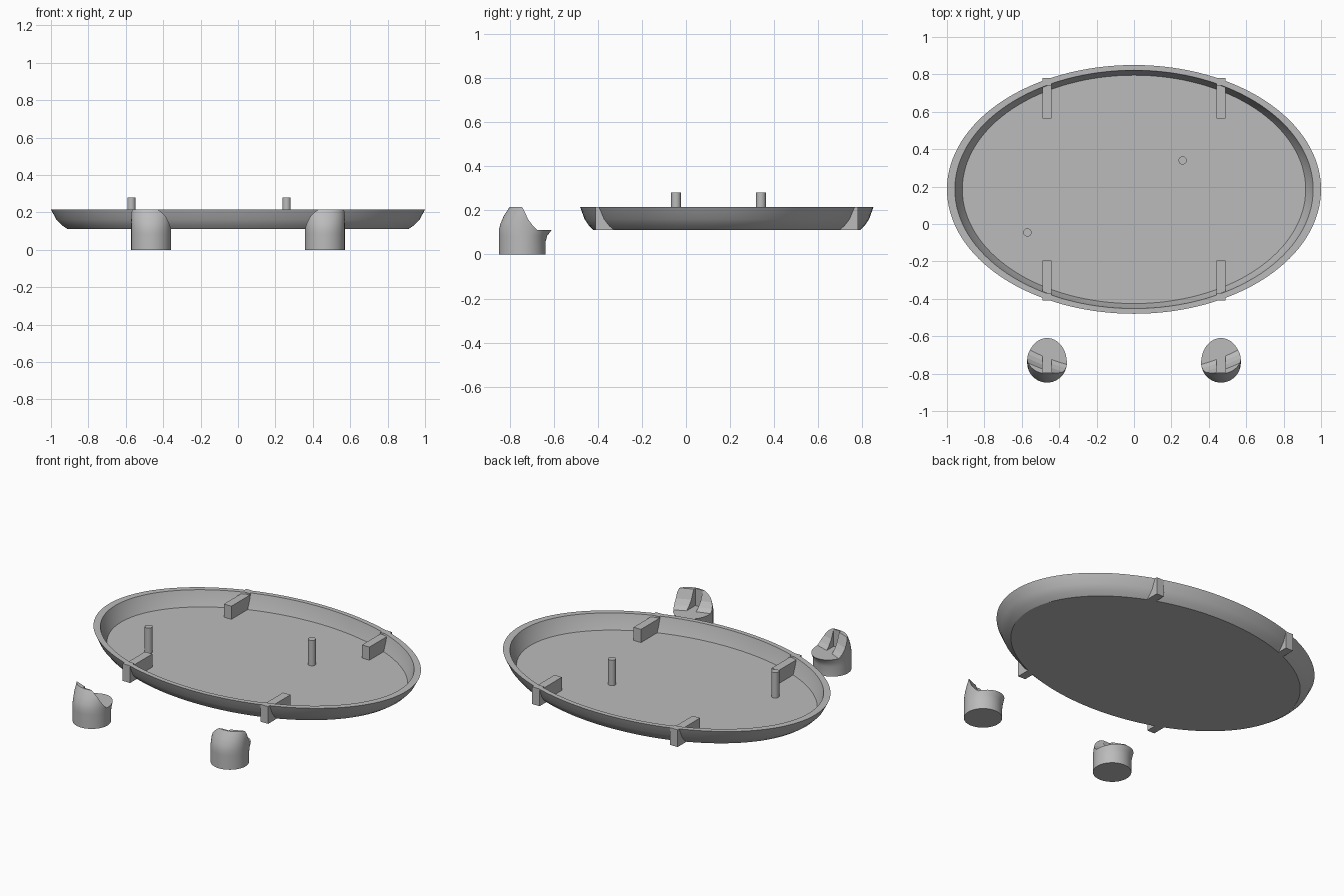
import bpy, bmesh, math

cube = bpy.data.objects.get("Cube")
if cube:
    bpy.data.objects.remove(cube, do_unlink=True)

grey = bpy.data.materials.new("light grey")
grey.use_nodes = True
grey.diffuse_color = (0.5, 0.5, 0.5, 1)
grey.node_tree.nodes["Principled BSDF"].inputs["Base Color"].default_value = (0.5, 0.5, 0.5, 1)

RX, RY, CY = 1.0, 0.665, 0.185      # tray outline
ARM_X, FOOT_SHIFT = 0.465, -0.38


def loft(name, rings, sides=96):
    """Skin a stack of rings (x, y, half width, front depth, back depth, z) and cap both ends."""
    bm = bmesh.new()
    loops = []
    for x, y, w, front, back, z in rings:
        loop = []
        for i in range(sides):
            a = 2 * math.pi * i / sides
            s = math.sin(a)
            loop.append(bm.verts.new((x + w * math.cos(a), y + s * (back if s > 0 else front), z)))
        loops.append(loop)
    for lo, hi in zip(loops, loops[1:]):
        for i in range(sides):
            j = (i + 1) % sides
            bm.faces.new((lo[i], lo[j], hi[j], hi[i]))
    bm.faces.new(loops[0][::-1])
    bm.faces.new(loops[-1])
    return finish(name, bm)


def box(name, x, y0, y1, z0, z1, width=0.05):
    bm = bmesh.new()
    bmesh.ops.create_cube(bm, size=1)
    for v in bm.verts:
        v.co = (x + v.co.x * width, y0 if v.co.y < 0 else y1, z0 if v.co.z < 0 else z1)
    return finish(name, bm)


def finish(name, bm):
    bmesh.ops.recalc_face_normals(bm, faces=bm.faces)
    mesh = bpy.data.meshes.new(name)
    bm.to_mesh(mesh)
    bm.free()
    mesh.materials.append(grey)
    obj = bpy.data.objects.new(name, mesh)
    bpy.context.collection.objects.link(obj)
    return obj


def smooth(obj):
    bpy.ops.object.select_all(action='DESELECT')
    obj.select_set(True)
    bpy.context.view_layer.objects.active = obj
    bpy.ops.object.shade_smooth_by_angle(angle=math.radians(30))


def ellipse_rings(profile, shift=0):
    return [(0, CY + shift, RX * s, RY * s, RY * s, z) for s, z in profile]


def cut(obj, cutter):
    mod = obj.modifiers.new("cut", 'BOOLEAN')
    mod.operation = 'DIFFERENCE'
    mod.solver = 'EXACT'
    mod.object = cutter
    cutter.hide_render = True
    cutter.hide_viewport = True


# Oval tray: flared outer wall, flat rim, inner wall and floor
outer = [(0.91, 0.11), (0.94, 0.13), (0.97, 0.16), (1.0, 0.215)]
inner = [(0.958, 0.215), (0.942, 0.17), (0.918, 0.125)]
smooth(loft("tray", ellipse_rings(outer + inner), 128))

# Four brackets crossing the wall: low arm inside, flush block outside
for side, sx in (("right", -1), ("left", 1)):
    for end, sy in (("front", -1), ("back", 1)):
        for part, near, far, top in (("arm", 0.38, 0.56, 0.205), ("block", 0.555, 0.595, 0.215)):
            y0, y1 = sorted((CY + sy * near, CY + sy * far))
            box(f"{end}_{side}_bracket_{part}", sx * ARM_X, y0, y1, 0.11, top)

# Two pegs standing on the floor
for side, x, y in (("right", -0.57, -0.045), ("left", 0.26, 0.34)):
    smooth(loft(f"{side}_peg", [(x, y, 0.022, 0.022, 0.022, z) for z in (0.12, 0.28)], 32))

# Feet: round posts with a rear lip, notched to cradle the tray wall and bracket
tray_cutter = loft("tray_cutter", ellipse_rings(outer + [(1.04, 0.3)], FOOT_SHIFT), 128)
for side, sx in (("right", -1), ("left", 1)):
    x, y, r = sx * ARM_X, -0.742, 0.106
    foot = loft(f"{side}_foot", [
        (x, y, r, r, r, 0),
        (x, y, r, r, r, 0.06),
        (x, y, r, r, 0.113, 0.085),
        (x, y, r, r, 0.134, 0.112),
        (x, y + 0.005, r, 0.104, 0.15, 0.14),
        (x, y + 0.013, r, 0.097, 0.15, 0.175),
        (x, y + 0.027, r, 0.085, 0.15, 0.215)], 64)
    slot = box(f"{side}_slot_cutter", x, -0.41 + FOOT_SHIFT, -0.5, 0.11, 0.3)
    cut(foot, tray_cutter)
    cut(foot, slot)
    smooth(foot)
